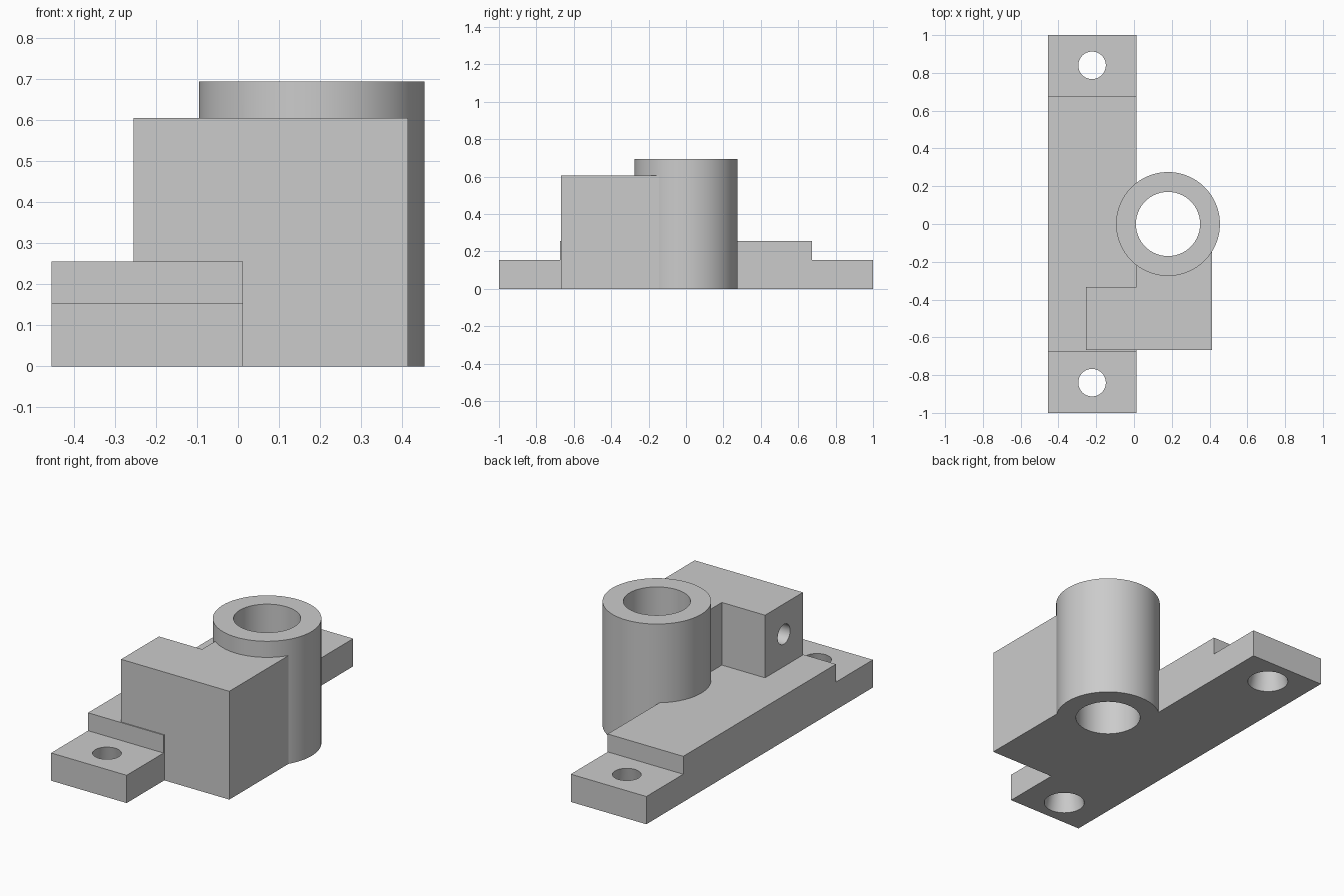
import bpy, bmesh, math
from mathutils import Matrix, Vector

if "Cube" in bpy.data.objects:
    bpy.data.objects.remove(bpy.data.objects["Cube"])

grey = bpy.data.materials.new("light_grey")
grey.diffuse_color = (0.6, 0.6, 0.6, 1)
grey.use_nodes = True
grey.node_tree.nodes["Principled BSDF"].inputs["Base Color"].default_value = grey.diffuse_color


def add(name, bm):
    bmesh.ops.recalc_face_normals(bm, faces=bm.faces)
    mesh = bpy.data.meshes.new(name)
    bm.to_mesh(mesh)
    bm.free()
    mesh.materials.append(grey)
    ob = bpy.data.objects.new(name, mesh)
    bpy.context.collection.objects.link(ob)
    return ob


def prism(name, points, sweep):
    """Extrude a closed outline along a vector."""
    bm = bmesh.new()
    face = bm.faces.new([bm.verts.new(p) for p in points])
    ext = bmesh.ops.extrude_face_region(bm, geom=[face])
    verts = [v for v in ext["geom"] if isinstance(v, bmesh.types.BMVert)]
    bmesh.ops.translate(bm, verts=verts, vec=Vector(sweep))
    return add(name, bm)


def round_part(name, centre, r1, r2, depth, sides=96, along_x=False):
    """Cylinder or cone; r1 is the low end."""
    bm = bmesh.new()
    mat = Matrix.Translation(centre)
    if along_x:
        mat = mat @ Matrix.Rotation(math.pi / 2, 4, 'Y')
    bmesh.ops.create_cone(bm, cap_ends=True, segments=sides, radius1=r1,
                          radius2=r2, depth=depth, matrix=mat)
    return add(name, bm)


# stepped base rail
half = [(1, 0), (1, 0.155), (0.674, 0.155), (0.674, 0.255)]
outline = half + [(-y, z) for y, z in reversed(half)]
body = prism("bearing_bracket", [(-0.455, y, z) for y, z in outline], (0.467, 0, 0))

# L-shaped block that runs into the sleeve
plan = [(-0.255, -0.668), (0.414, -0.668), (0.414, -0.05),
        (0.012, -0.05), (0.012, -0.334), (-0.255, -0.334)]
block = prism("block", [(x, y, 0) for x, y in plan], (0, 0, 0.605))

# upright sleeve
sleeve = round_part("sleeve", (0.18, 0, 0.3475), 0.275, 0.275, 0.695)

# bore, blind side hole and tapered foot holes
bore = round_part("bore_cutter", (0.18, 0, 0.35), 0.17, 0.17, 1)
side_hole = round_part("side_hole_cutter", (-0.13, -0.5, 0.435), 0.055, 0.055, 0.45, 48, True)
foot_holes = [round_part("foot_hole_cutter", (-0.222, y, 0.0775), 0.117, 0.062, 0.255, 64)
              for y in (-0.84, 0.84)]

steps = [(block, 'UNION'), (sleeve, 'UNION')]
steps += [(c, 'DIFFERENCE') for c in [bore, side_hole] + foot_holes]
bpy.context.view_layer.objects.active = body
for tool, op in steps:
    mod = body.modifiers.new(tool.name, 'BOOLEAN')
    mod.operation, mod.solver, mod.object = op, 'EXACT', tool
    bpy.ops.object.modifier_apply(modifier=mod.name)
    bpy.data.objects.remove(tool)

# smooth round walls, sharp edges
body.select_set(True)
bpy.ops.object.shade_smooth_by_angle(angle=math.radians(30))
